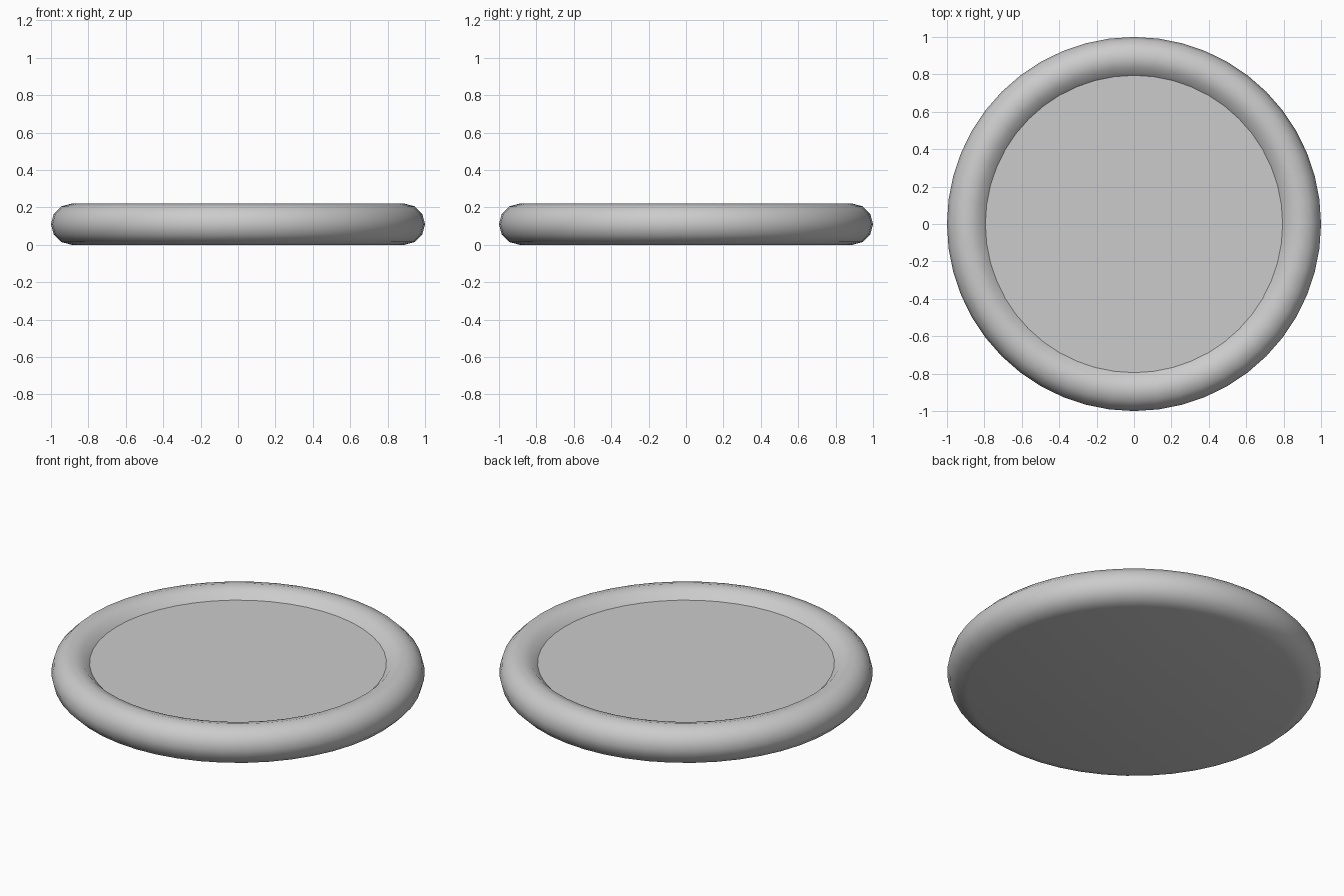
import bpy, bmesh
from math import sin, cos, pi, radians

if "Cube" in bpy.data.objects:
    bpy.data.objects.remove(bpy.data.objects["Cube"])

SIDES = 48          # steps around the disc
R, T = 0.89, 0.11   # rim centre radius and rim thickness radius

# Half profile: flat underside, round rim, down to the recessed top face
profile = [(0.0, 0.0)]
for i in range(9):
    a = -pi / 2 + i * pi / 6
    if i < 9:
        profile.append((R + T * cos(a), T + T * sin(a)))
profile.append((0.0, profile[-1][1]))

# Lathe the profile round z
bm = bmesh.new()
verts = [bm.verts.new((r, 0, z)) for r, z in profile]
edges = [bm.edges.new(pair) for pair in zip(verts, verts[1:])]
bmesh.ops.spin(bm, geom=verts + edges, cent=(0, 0, 0), axis=(0, 0, 1),
               angle=2 * pi, steps=SIDES, use_merge=False)
bmesh.ops.remove_doubles(bm, verts=bm.verts, dist=1e-4)
bmesh.ops.recalc_face_normals(bm, faces=bm.faces)
mesh = bpy.data.meshes.new("rimmed_disc")
bm.to_mesh(mesh)
bm.free()

disc = bpy.data.objects.new("rimmed_disc", mesh)
bpy.context.collection.objects.link(disc)
bpy.context.view_layer.objects.active = disc
disc.select_set(True)
# Rounded rim is smooth, the crease at the recessed face stays sharp
bpy.ops.object.shade_smooth_by_angle(angle=radians(40))
